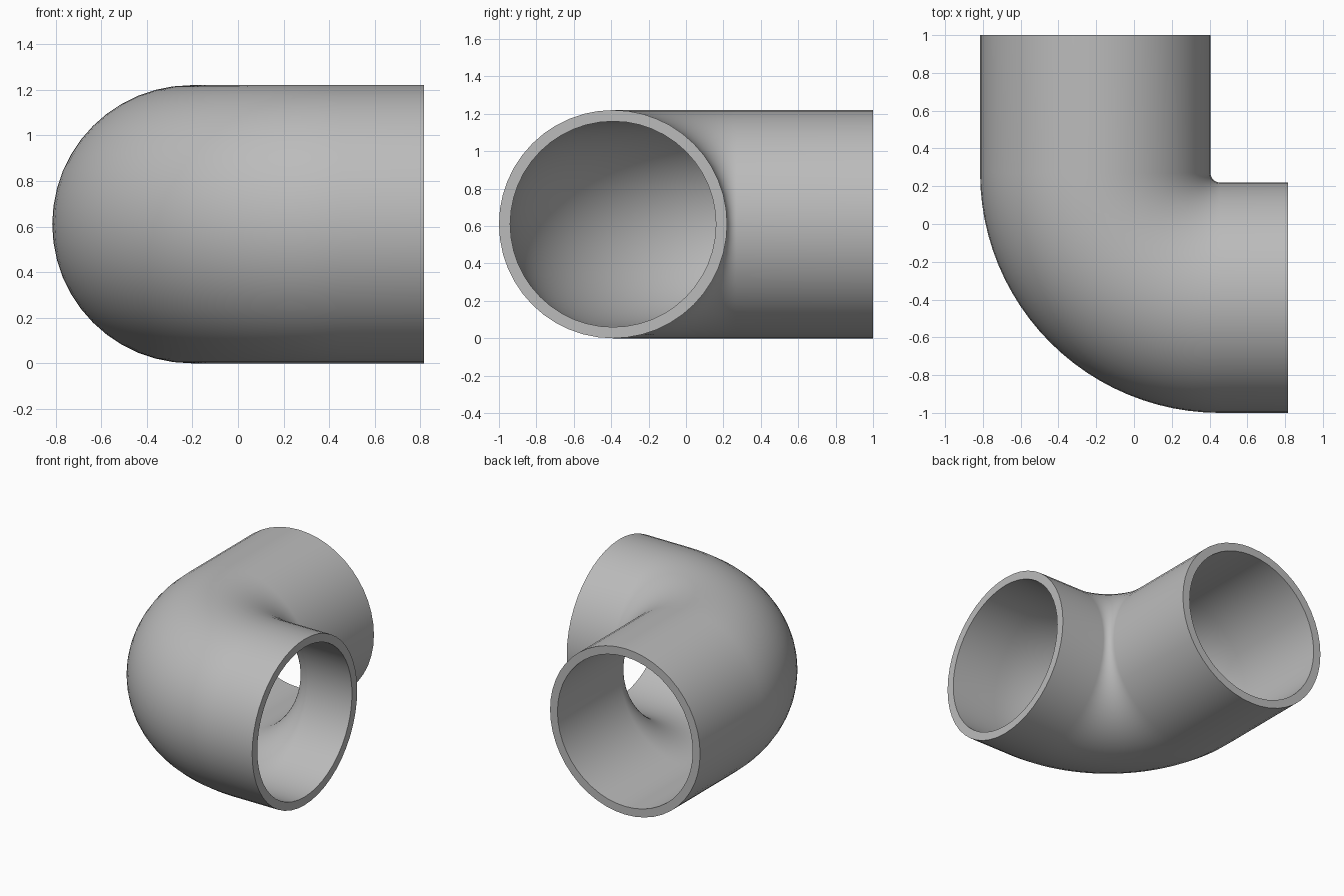
import bpy
import bmesh
from math import sin, cos, pi, radians
from mathutils import Vector

cube = bpy.data.objects.get("Cube")
if cube:
    bpy.data.objects.remove(cube, do_unlink=True)

OUTER, BORE = 0.61, 0.55
BEND = 0.66                      # centre line radius of the bend
AXIS_X, AXIS_Y = -0.205, -0.39   # centre lines of the two straight legs
END_X, END_Y = 0.815, 1.0
SIDES, STEPS = 48, 24

# Grey material
grey = bpy.data.materials.new("pipe_grey")
grey.use_nodes = True
colour = (0.5, 0.5, 0.5, 1)
grey.diffuse_color = colour
grey.node_tree.nodes["Principled BSDF"].inputs["Base Color"].default_value = colour

# Centre line stations: position and the sideways direction of each section
pivot = Vector((AXIS_X + BEND, AXIS_Y + BEND, OUTER))
stations = [(Vector((AXIS_X, END_Y, OUTER)), Vector((-1, 0, 0)))]
for i in range(STEPS + 1):
    a = pi + pi / 2 * i / STEPS
    side = Vector((cos(a), sin(a), 0))
    stations.append((pivot + side * BEND, side))
stations.append((Vector((END_X, AXIS_Y, OUTER)), Vector((0, -1, 0))))

bm = bmesh.new()


def ring(centre, side, radius):
    angles = [2 * pi * k / SIDES for k in range(SIDES)]
    return [bm.verts.new(centre + side * radius * cos(t) + Vector((0, 0, radius * sin(t))))
            for t in angles]


# Outer wall forwards, bore backwards, closed by the two end rims
rings = [ring(c, s, OUTER) for c, s in stations]
rings += [ring(c, s, BORE) for c, s in reversed(stations)]
for j, lower in enumerate(rings):
    upper = rings[(j + 1) % len(rings)]
    for k in range(SIDES):
        n = (k + 1) % SIDES
        bm.faces.new((lower[k], lower[n], upper[n], upper[k]))
bmesh.ops.recalc_face_normals(bm, faces=bm.faces)

mesh = bpy.data.meshes.new("pipe_elbow")
bm.to_mesh(mesh)
bm.free()
mesh.materials.append(grey)
elbow = bpy.data.objects.new("pipe_elbow", mesh)
bpy.context.collection.objects.link(elbow)

# Smooth walls with crisp rims
bpy.ops.object.select_all(action='DESELECT')
elbow.select_set(True)
bpy.context.view_layer.objects.active = elbow
bpy.ops.object.shade_smooth_by_angle(angle=radians(40))
